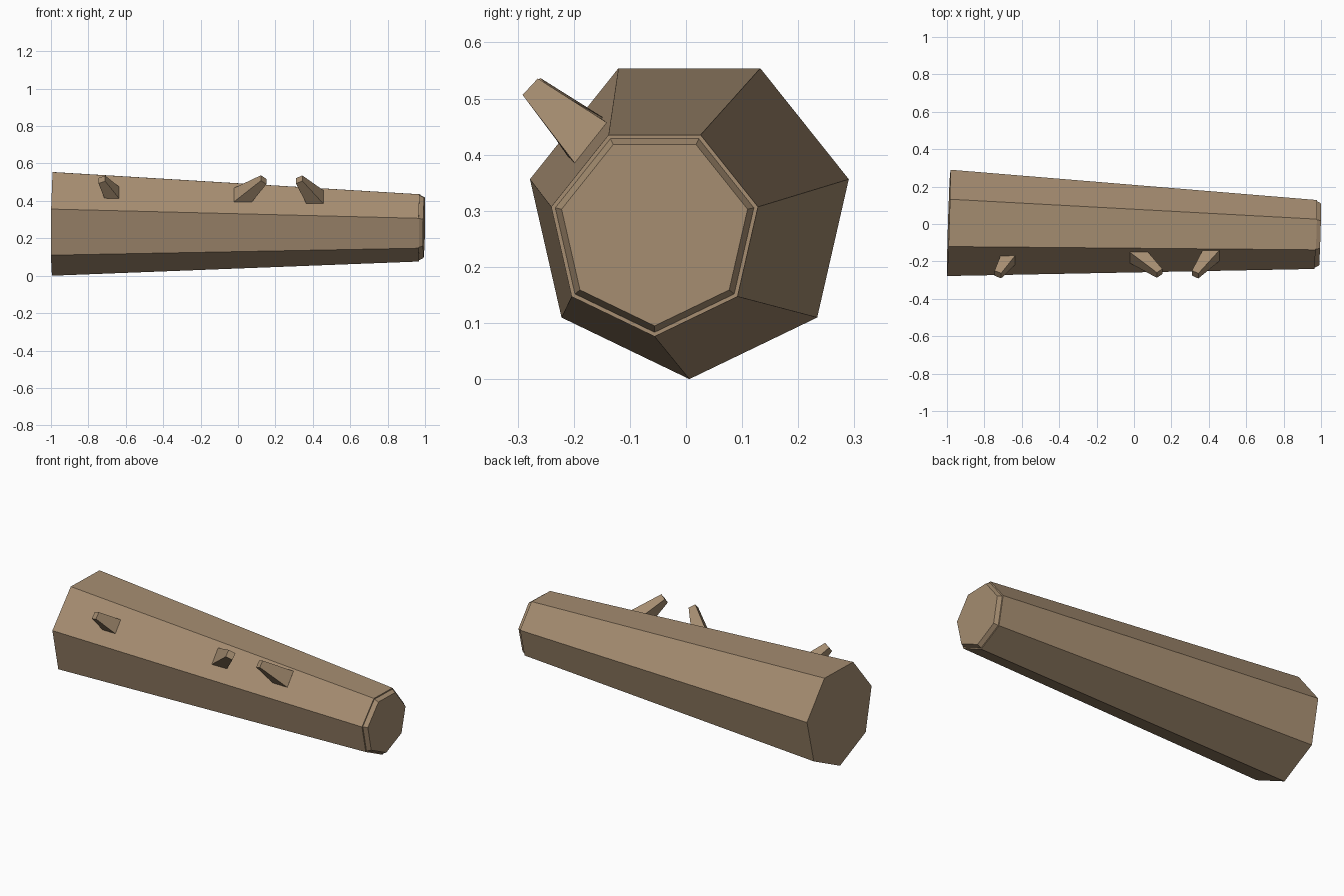
import bpy, bmesh, math
from mathutils import Vector

if "Cube" in bpy.data.objects:
    bpy.data.objects.remove(bpy.data.objects["Cube"])

bark = bpy.data.materials.new("bark_brown")
bark.diffuse_color = (0.38, 0.268, 0.165, 1)
bark.use_nodes = True
bark.node_tree.nodes["Principled BSDF"].inputs["Base Color"].default_value = bark.diffuse_color

AXIS = Vector((1.962, -0.062, -0.0265)).normalized()


def loft(name, rings):
    """Skin a closed, flat-shaded solid through rings of points."""
    bm = bmesh.new()
    loops = [[bm.verts.new(p) for p in ring] for ring in rings]
    n = len(loops[0])
    for a, b in zip(loops, loops[1:]):
        for i in range(n):
            j = (i + 1) % n
            bm.faces.new((a[i], a[j], b[j], b[i]))
    bm.faces.new(loops[0])
    bm.faces.new(loops[-1])
    bmesh.ops.recalc_face_normals(bm, faces=bm.faces)
    mesh = bpy.data.meshes.new(name)
    bm.to_mesh(mesh)
    bm.free()
    mesh.materials.append(bark)
    obj = bpy.data.objects.new(name, mesh)
    bpy.context.collection.objects.link(obj)
    return obj


def heptagon(x, y, z, r):
    """Seven-sided section, point down, square to the log's axis."""
    ring = []
    for i in range(7):
        a = 2 * math.pi * i / 7
        dy, dz = r * math.sin(a), -r * math.cos(a)
        dx = -(AXIS.y * dy + AXIS.z * dz) / AXIS.x
        ring.append((x + dx, y + dy, z + dz))
    return ring


def square(centre, normal, half):
    """Square across the given normal, one side lying along the log."""
    n = normal.normalized()
    u = (Vector((1, 0, 0)) - n * n.x).normalized()
    v = n.cross(u)
    return [centre + half * (s * u + t * v)
            for s, t in ((-1, -1), (1, -1), (1, 1), (-1, 1))]


# Tapered trunk
loft("trunk", [heptagon(-0.991, 0.006, 0.2915, 0.2914),
               heptagon(0.971, -0.056, 0.265, 0.189)])

# Bevelled cut end
loft("cut_end", [heptagon(0.966, -0.056, 0.265, 0.1815),
                 heptagon(0.973, -0.056, 0.265, 0.1815),
                 heptagon(0.995, -0.056, 0.265, 0.170)])

# Branch stubs: base centre, tip centre, base half width
stubs = [((-0.675, -0.195, 0.445), (-0.728, -0.270, 0.514), 0.040),
         ((0.025, -0.178, 0.430), (0.137, -0.264, 0.513), 0.047),
         ((0.410, -0.172, 0.423), (0.327, -0.270, 0.514), 0.046)]
for k, (base, tip, half) in enumerate(stubs):
    base, tip = Vector(base), Vector(tip)
    facet = Vector((0.06, -0.78, 0.62))
    root = square(base - facet * 0.015, facet, half)
    loft(f"branch_stub_{k + 1}",
         [root, square(base, facet, half), square(tip, tip - base, 0.02)])
